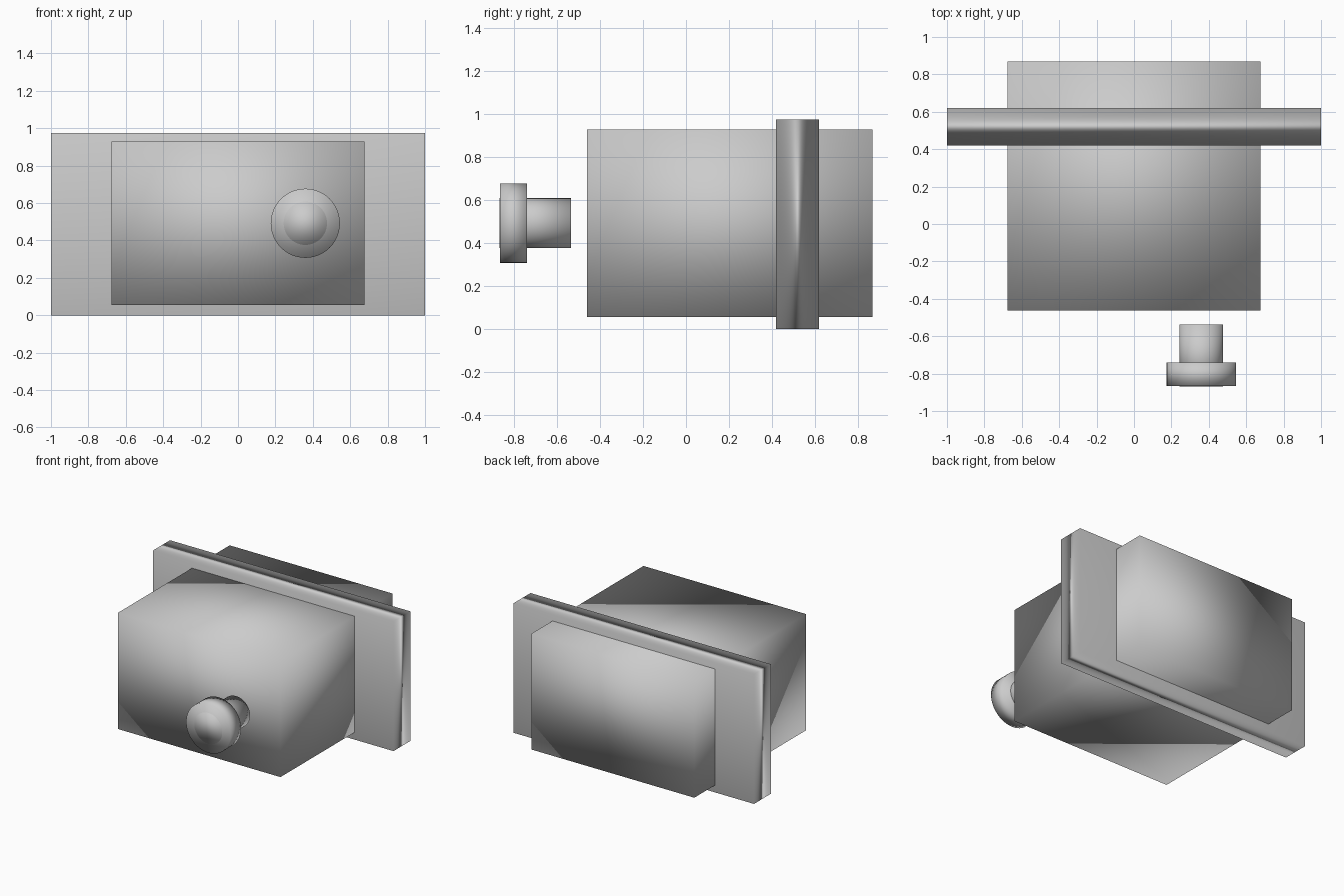
import bpy
from math import pi

if "Cube" in bpy.data.objects:
    bpy.data.objects.remove(bpy.data.objects["Cube"])


def smooth(obj):
    for p in obj.data.polygons:
        p.use_smooth = True


def box(name, lo, hi):
    centre = [(a + b) / 2 for a, b in zip(lo, hi)]
    bpy.ops.mesh.primitive_cube_add(size=1, location=centre)
    obj = bpy.context.object
    obj.name = name
    obj.scale = [b - a for a, b in zip(lo, hi)]
    bpy.ops.object.transform_apply(location=False, rotation=False, scale=True)
    smooth(obj)
    return obj


def rod(name, radius, y0, y1, x=0.36, z=0.492):
    # Cylinder lying along y
    bpy.ops.mesh.primitive_cylinder_add(vertices=48, radius=radius, depth=y1 - y0,
                                        location=(x, (y0 + y1) / 2, z),
                                        rotation=(pi / 2, 0, 0))
    obj = bpy.context.object
    obj.name = name
    smooth(obj)
    return obj


# Lock case passing through the mounting plate
box("lock_body", (-0.677, -0.462, 0.055), (0.677, 0.868, 0.928))

# Wide thin plate; large faces dominate its soft shading
plate = box("mounting_plate", (-1, 0.42, 0), (1, 0.62, 0.975))
plate.modifiers.new("weighted_normals", 'WEIGHTED_NORMAL')

# Free-standing button in front: wide head with a stem running through it
rod("button_head", 0.185, -0.867, -0.741)
rod("button_stem", 0.116, -0.868, -0.536)
